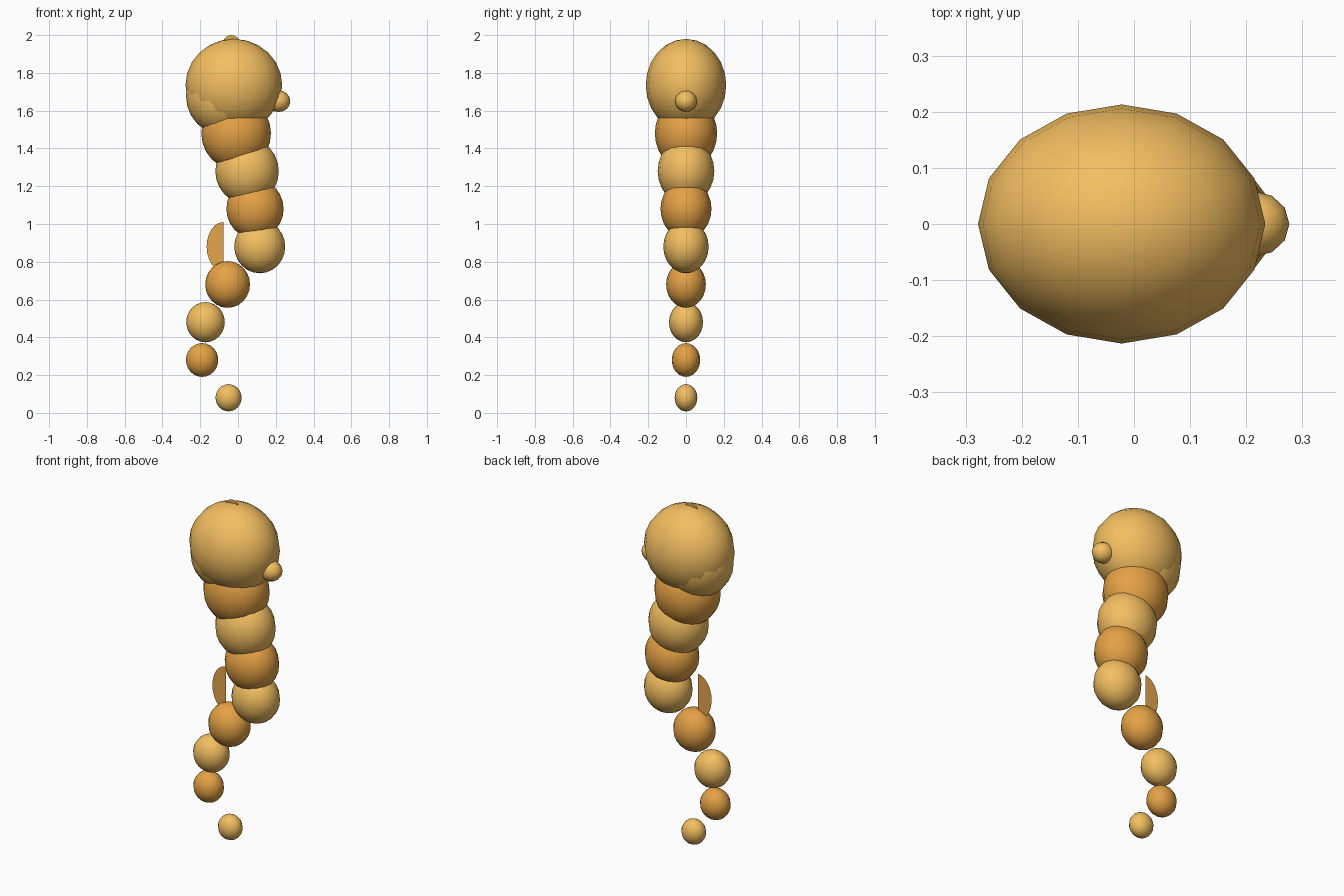
import bpy
from math import pi, cos, sin

if "Cube" in bpy.data.objects:
    bpy.data.objects.remove(bpy.data.objects["Cube"])


def material(name, rgb):
    m = bpy.data.materials.new(name)
    m.diffuse_color = (*rgb, 1)
    m.use_nodes = True
    m.node_tree.nodes["Principled BSDF"].inputs["Base Color"].default_value = m.diffuse_color
    return m


light = material("light_amber", (0.90, 0.52, 0.12))
dark = material("dark_amber", (0.78, 0.36, 0.06))
fin_mat = material("fin_amber", (0.78, 0.38, 0.07))


def ellipsoid(name, loc, radii, mat, segments=16, rings=12):
    bpy.ops.mesh.primitive_uv_sphere_add(segments=segments, ring_count=rings, radius=1, location=loc)
    ob = bpy.context.object
    ob.name = name
    ob.scale = radii
    bpy.ops.object.transform_apply(location=False, rotation=False, scale=True)
    bpy.ops.object.shade_smooth()
    ob.data.materials.append(mat)
    return ob


def half_disc(name, loc, rx, rz, start, steps=12):
    # flat fin in the xz plane, sweeping half a turn from the start angle
    pts = [(rx * cos(start + pi * i / steps), 0, rz * sin(start + pi * i / steps))
           for i in range(steps + 1)]
    me = bpy.data.meshes.new(name)
    me.from_pydata(pts, [], [list(range(len(pts)))])
    me.materials.append(fin_mat)
    ob = bpy.data.objects.new(name, me)
    ob.location = loc
    bpy.context.collection.objects.link(ob)
    return ob


# Body beads from the tail tip up to the neck, growing and alternating in colour
bead_x = [-0.05, -0.19, -0.172, -0.055, 0.115, 0.09, 0.048, -0.01, -0.075]
for i, x in enumerate(bead_x):
    radii = (0.069 + 0.0165 * i, 0.06 + 0.015 * i, 0.072 + 0.0172 * i)
    ellipsoid(f"body_bead_{i + 1}", (x, 0, 0.08 + 0.2 * i), radii, dark if i % 2 else light)

# Head and snout
ellipsoid("head", (-0.022, 0, 1.735), (0.256, 0.213, 0.245), light)
ellipsoid("snout", (0.215, 0, 1.65), (0.062, 0.058, 0.057), light, 12, 8)

# Back fin and head crest
half_disc("back_fin", (-0.078, 0, 0.88), 0.088, 0.13, pi / 2)
half_disc("crest", (-0.035, 0, 1.94), 0.05, 0.06, 0)
